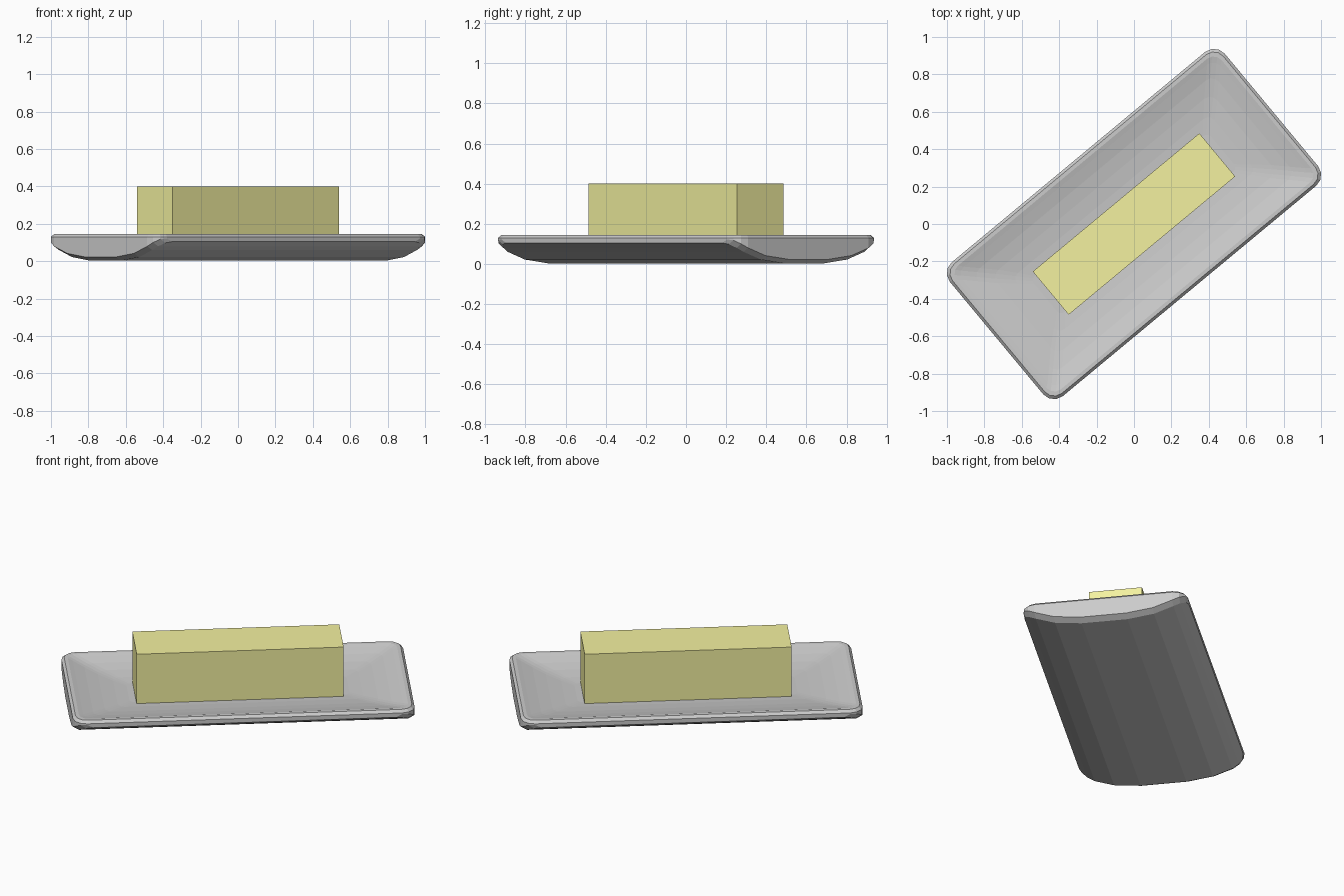
import bpy, bmesh, math

if "Cube" in bpy.data.objects:
    bpy.data.objects.remove(bpy.data.objects["Cube"])

ANGLE = math.radians(39.7)
# underside cross-section: (distance from long axis, height)
UNDER = [(0, 0), (0.13, 0.003), (0.28, 0.022), (0.39, 0.06), (0.4275, 0.08), (0.455, 0.098), (0.47, 0.108)]


def under_z(v):
    v = abs(v)
    for (v0, z0), (v1, z1) in zip(UNDER, UNDER[1:]):
        if v <= v1:
            return z0 + (z1 - z0) * (v - v0) / (v1 - v0)
    return UNDER[-1][1]


def half_ring(a, b, r):
    """One end of a rounded rectangle, from -v to +v."""
    arc = [(a - r + r * math.cos(t), b - r + r * math.sin(t))
           for t in (math.radians(d) for d in (0, 30, 60, 90))]
    upper = [(a, (b - r) * 0.333), (a, (b - r) * 0.718)] + arc
    return [(u, -v) for u, v in reversed(upper)] + upper


def ring(a, b, r, height):
    half = half_ring(a, b, r)
    pts = half + [(-u, -v) for u, v in half]
    return [(u, v, height(v)) for u, v in pts]


def finish(bm, name):
    bmesh.ops.recalc_face_normals(bm, faces=bm.faces)
    me = bpy.data.meshes.new(name)
    bm.to_mesh(me)
    bm.free()
    ob = bpy.data.objects.new(name, me)
    bpy.context.collection.objects.link(ob)
    ob.rotation_euler.z = ANGLE
    return ob


# dish: curved underside, upright ends, chamfered rim, shallow hollow
A, B, R = 0.955, 0.465, 0.075
rings = [ring(A - 0.035, B, R, under_z),
         ring(A, B, R, lambda v: min(under_z(v) + 0.02, 0.122)),
         ring(A, B, R, lambda v: 0.13)]
for inset, r, z in [(0.015, 0.065, 0.145), (0.035, 0.055, 0.145), (0.06, 0.05, 0.138),
                    (0.12, 0.05, 0.123), (0.19, 0.05, 0.110), (0.27, 0.04, 0.100), (0.34, 0.03, 0.095)]:
    rings.append(ring(A - inset, B - inset, r, lambda v, z=z: z))

bm = bmesh.new()
loops = [[bm.verts.new(p) for p in pts] for pts in rings]
n = len(loops[0])
for lo, hi in zip(loops, loops[1:]):
    for i in range(n):
        j = (i + 1) % n
        bm.faces.new((lo[i], lo[j], hi[j], hi[i]))
# lengthwise strips closing the underside and the floor
for loop in (loops[0], loops[-1]):
    for i in range(n // 2 - 1):
        bm.faces.new((loop[i], loop[i + 1], loop[n - 2 - i], loop[n - 1 - i]))
finish(bm, "dish")

# butter block
bm = bmesh.new()
bmesh.ops.create_cube(bm, size=1)
for v in bm.verts:
    v.co = (v.co.x * 1.157, v.co.y * 0.30, 0.09 + (v.co.z + 0.5) * 0.31)
butter = finish(bm, "butter_block")
mat = bpy.data.materials.new("butter_yellow")
mat.diffuse_color = (0.9, 0.88, 0.35, 1)
mat.use_nodes = True
mat.node_tree.nodes["Principled BSDF"].inputs["Base Color"].default_value = mat.diffuse_color
butter.data.materials.append(mat)
